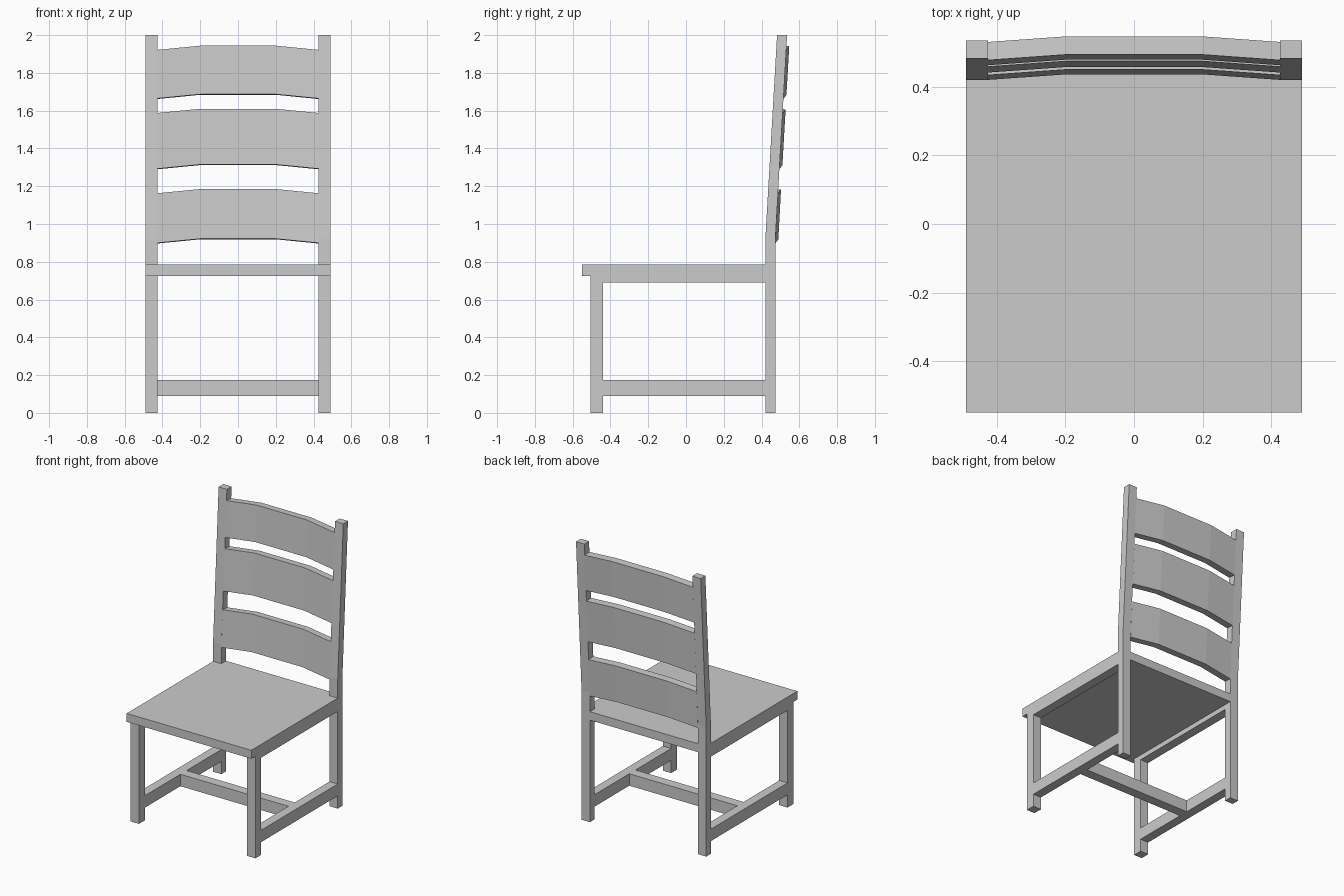
import bpy

if "Cube" in bpy.data.objects:
    bpy.data.objects.remove(bpy.data.objects["Cube"])

X_OUT, X_IN = 0.49, 0.425      # outer and inner faces of the legs
Y_BACK, DEPTH = 0.42, 0.053    # front face and depth of the back posts
KINK_Z, LEAN = 0.92, 0.0575    # height where the posts start to lean, and slope


def make_object(name, verts, faces):
    mesh = bpy.data.meshes.new(name)
    mesh.from_pydata(verts, [], faces)
    obj = bpy.data.objects.new(name, mesh)
    bpy.context.collection.objects.link(obj)
    return obj


def loft(name, rings):
    """Skin a row of four-sided rings and cap both ends."""
    verts = [p for ring in rings for p in ring]
    faces = [(0, 1, 2, 3)]
    for r in range(len(rings) - 1):
        for i in range(4):
            a, b = r * 4 + i, r * 4 + (i + 1) % 4
            faces.append((a, a + 4, b + 4, b))
    n = len(verts)
    faces.append((n - 1, n - 2, n - 3, n - 4))
    return make_object(name, verts, faces)


def box(name, x0, x1, y0, y1, z0, z1):
    def ring(z):
        return [(x0, y0, z), (x0, y1, z), (x1, y1, z), (x1, y0, z)]
    return loft(name, [ring(z0), ring(z1)])


def mirror(obj):
    obj.modifiers.new("Mirror", 'MIRROR').use_axis[0] = True


def lean_y(z):
    return Y_BACK + max(0.0, z - KINK_Z) * LEAN


# Seat: one board, notched around the back posts
box("seat", -X_OUT, X_OUT, -0.55, Y_BACK, 0.725, 0.785)
box("seat_back_strip", -X_IN, X_IN, Y_BACK, Y_BACK + DEPTH, 0.725, 0.785)

# Front legs, side aprons and side stretchers
mirror(box("front_leg", X_IN, X_OUT, -0.505, -0.44, 0, 0.725))
mirror(box("side_apron", X_IN, X_OUT, -0.44, Y_BACK, 0.69, 0.725))
mirror(box("side_stretcher", X_IN, X_OUT, -0.44, Y_BACK, 0.09, 0.175))

# Cross stretcher
box("cross_stretcher", -X_IN, X_IN, -0.04, 0.03, 0.09, 0.175)

# Back posts: upright below, leaning above the kink
rings = []
for z in (0, KINK_Z, 2.0):
    y = lean_y(z)
    rings.append([(X_IN, y, z), (X_IN, y + DEPTH, z),
                  (X_OUT, y + DEPTH, z), (X_OUT, y, z)])
mirror(loft("back_post", rings))

# Curved back slats: bowed backwards and arched upwards in the middle
for name, z0, z1 in (("lower_slat", 0.90, 1.163),
                     ("middle_slat", 1.293, 1.588),
                     ("upper_slat", 1.665, 1.922)):
    rings = []
    for x, bow, rise in ((-X_IN, 0, 0), (-0.2, 0.016, 0.022),
                         (0.2, 0.016, 0.022), (X_IN, 0, 0)):
        ya, yb = lean_y(z0) + bow, lean_y(z1) + bow
        a, b = z0 + rise, z1 + rise
        drop = DEPTH * LEAN
        rings.append([(x, ya, a), (x, yb, b),
                      (x, yb + DEPTH, b - drop), (x, ya + DEPTH, a - drop)])
    loft(name, rings)
